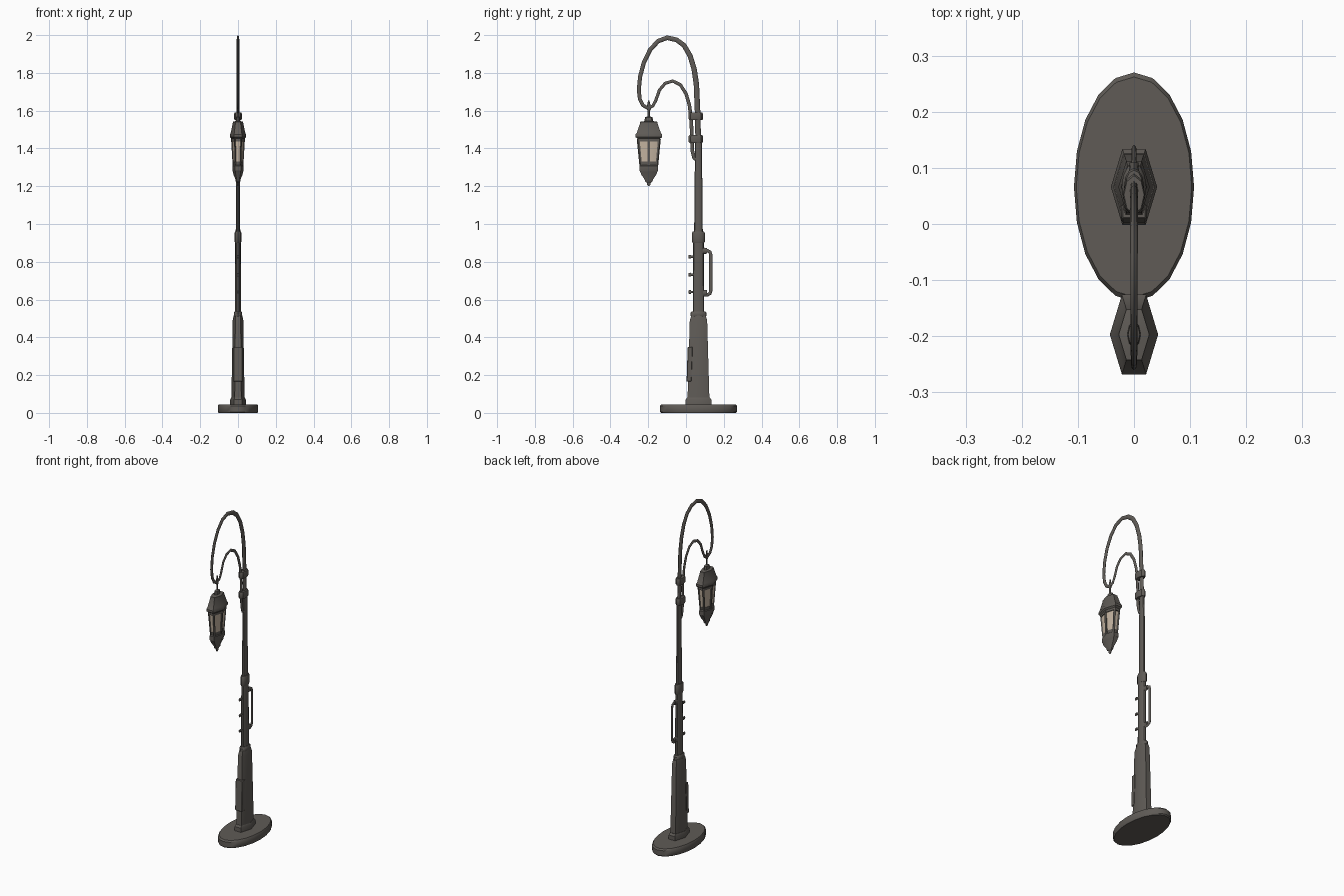
import bpy, bmesh, math
from mathutils import Vector

if "Cube" in bpy.data.objects:
    bpy.data.objects.remove(bpy.data.objects["Cube"])

SX = 0.525          # the whole lamp is flattened along x
PY = 0.066          # pole centre
LY = -0.197         # lantern centre


def material(name, col):
    m = bpy.data.materials.new(name)
    m.diffuse_color = (*col, 1)
    m.use_nodes = True
    m.node_tree.nodes["Principled BSDF"].inputs["Base Color"].default_value = m.diffuse_color
    return m


METAL = material("dark iron", (0.115, 0.105, 0.094))
GLASS = material("warm glass", (0.56, 0.46, 0.36))


def finish(name, bm, mat, angle=35):
    bmesh.ops.recalc_face_normals(bm, faces=bm.faces)
    me = bpy.data.meshes.new(name)
    bm.to_mesh(me)
    bm.free()
    ob = bpy.data.objects.new(name, me)
    bpy.context.collection.objects.link(ob)
    me.materials.append(mat)
    bpy.ops.object.select_all(action='DESELECT')
    ob.select_set(True)
    bpy.context.view_layer.objects.active = ob
    bpy.ops.object.shade_smooth_by_angle(angle=math.radians(angle))
    return ob


def loft(bm, rings):
    rows = [[bm.verts.new(p) for p in r] for r in rings]
    n = len(rows[0])
    for a, b in zip(rows, rows[1:]):
        for i in range(n):
            bm.faces.new((a[i], a[(i + 1) % n], b[(i + 1) % n], b[i]))
    bm.faces.new(rows[0])
    bm.faces.new(rows[-1])


def lathe(name, prof, cy, sides=6, mat=METAL, angle=35):
    """prof: (half width along y, z). Hexagons have corners on the x axis."""
    k = 1 / math.cos(math.pi / 6) if sides == 6 else 1
    bm = bmesh.new()
    loft(bm, [[(r * k * SX * math.cos(2 * math.pi * i / sides),
                cy + r * k * math.sin(2 * math.pi * i / sides), z)
               for i in range(sides)] for r, z in prof])
    return finish(name, bm, mat, angle)


def tube(name, pts, r0, r1, sides=8):
    """Sweep along a path of (y, z) points."""
    P = [Vector((0, y, z)) for y, z in pts]
    bm = bmesh.new()
    rings = []
    for i, p in enumerate(P):
        t = (P[min(i + 1, len(P) - 1)] - P[max(i - 1, 0)]).normalized()
        n = Vector((0, -t.z, t.y))
        r = r0 + (r1 - r0) * i / (len(P) - 1)
        rings.append([p + n * r * math.cos(a) + Vector((r * SX * math.sin(a), 0, 0))
                      for a in (2 * math.pi * k / sides for k in range(sides))])
    loft(bm, rings)
    return finish(name, bm, METAL, 50)


def box(name, x, y0, y1, z0, z1, tilt=0.0):
    bm = bmesh.new()
    loft(bm, [[(-x, y0 + d, z), (x, y0 + d, z), (x, y1 + d, z), (-x, y1 + d, z)]
              for z, d in ((z0, 0), (z1, tilt))])
    bmesh.ops.bevel(bm, geom=bm.edges[:], offset=0.003, segments=1, affect='EDGES')
    return finish(name, bm, METAL)


# base disc and pole
lathe("base_disc", [(0.198, 0), (0.204, 0.006), (0.204, 0.037), (0.196, 0.045)], PY, 20)
lathe("base_collar", [(0.068, 0.04), (0.068, 0.07), (0.06, 0.081)], PY)
lathe("lower_pole", [(0.058, 0.07), (0.046, 0.49), (0.038, 0.515)], PY)
lathe("lower_ring", [(0.036, 0.508), (0.042, 0.513), (0.042, 0.53), (0.034, 0.538)], PY, 12)
lathe("middle_pole", [(0.03, 0.52), (0.028, 0.92)], PY, 12)
lathe("middle_ring", [(0.03, 0.9), (0.034, 0.907), (0.034, 0.952), (0.03, 0.96)], PY, 12)
lathe("upper_pole", [(0.023, 0.94), (0.018, 1.45)], PY, 12)

# door plate, pegs, handle
box("door_plate", 0.023, 0.003, 0.03, 0.165, 0.35, 0.006)
for i, z in enumerate((0.64, 0.732, 0.827)):
    tube(f"peg_{i}", [(0.05, z), (0.022, z)], 0.006, 0.006)
    tube(f"peg_head_{i}", [(0.026, z), (0.013, z)], 0.01, 0.009)
tube("handle", [(0.085, 0.86), (0.112, 0.86), (0.127, 0.852), (0.132, 0.835),
                (0.132, 0.65), (0.127, 0.632), (0.112, 0.624), (0.085, 0.624)], 0.009, 0.009)
for i, z in enumerate((0.635, 0.858)):
    tube(f"handle_mount_{i}", [(0.08, z), (0.11, z)], 0.018, 0.015)

# curved arms and the clamps that join them
tube("main_arm", [(0.065, 1.43), (0.061, 1.6), (0.055, 1.74), (0.043, 1.82), (0.022, 1.89),
                  (-0.01, 1.945), (-0.05, 1.975), (-0.1, 1.986), (-0.148, 1.968),
                  (-0.19, 1.922), (-0.223, 1.855), (-0.243, 1.78), (-0.25, 1.71),
                  (-0.244, 1.66), (-0.228, 1.628), (-0.205, 1.615), (-0.185, 1.622)], 0.015, 0.009)
tube("inner_arm", [(0.062, 1.335), (0.043, 1.35), (0.034, 1.385), (0.031, 1.45), (0.028, 1.55),
                   (0.018, 1.63), (0, 1.69), (-0.03, 1.737), (-0.07, 1.757), (-0.11, 1.745),
                   (-0.14, 1.71), (-0.16, 1.655), (-0.175, 1.625), (-0.2, 1.612)], 0.01, 0.008)
for i, z in enumerate((1.43, 1.55)):
    lathe(f"arm_clamp_{i}", [(0.034, z), (0.038, z + 0.006), (0.038, z + 0.034),
                             (0.034, z + 0.04)], 0.052, 8)

# lantern
lathe("hanger", [(0.003, 1.655), (0.009, 1.63), (0.012, 1.61), (0.007, 1.6), (0.007, 1.57),
                 (0.02, 1.565), (0.023, 1.545), (0.023, 1.535)], LY, 8)
lathe("lantern_roof", [(0.02, 1.545), (0.045, 1.541), (0.046, 1.533), (0.064, 1.482),
                       (0.071, 1.473), (0.071, 1.46), (0.06, 1.452), (0.06, 1.438)], LY)
lathe("lantern_glass", [(0.055, 1.455), (0.041, 1.3)], LY, 6, GLASS)
lathe("lantern_bottom", [(0.045, 1.33), (0.043, 1.312), (0.05, 1.308), (0.05, 1.283), (0.045, 1.276),
                         (0.04, 1.262), (0.022, 1.236), (0.02, 1.225), (0.01, 1.218),
                         (0.009, 1.208), (0.003, 1.2)], LY)

# corner bars of the lantern
bm = bmesh.new()
for i in range(6):
    a = math.pi / 3 * i
    rings = []
    for R, z in ((0.052, 1.31), (0.068, 1.45)):
        rings.append([((R + dr) * math.cos(a) * SX - dt * math.sin(a) * SX,
                       LY + (R + dr) * math.sin(a) + dt * math.cos(a), z)
                      for dr, dt in ((-.009, -.006), (.002, -.006), (.002, .006), (-.009, .006))])
    loft(bm, rings)
finish("lantern_bars", bm, METAL)
